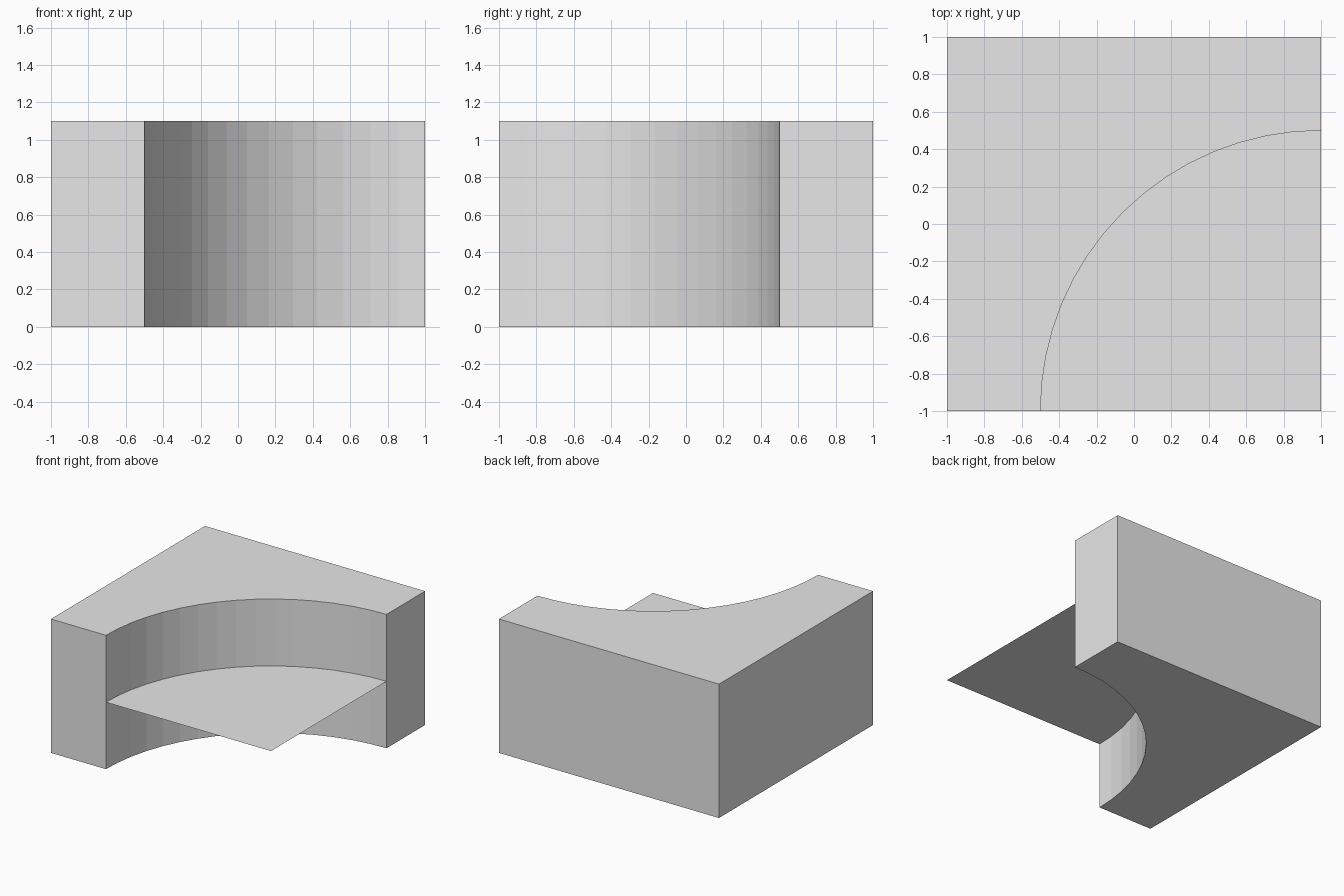
import bpy, bmesh, math

if "Cube" in bpy.data.objects:
    bpy.data.objects.remove(bpy.data.objects["Cube"])

HEIGHT = 1.1
RADIUS = 1.5
SEGMENTS = 16

grey = bpy.data.materials.new("light grey")
grey.diffuse_color = (0.8, 0.8, 0.8, 1.0)
grey.use_nodes = True
grey.node_tree.nodes["Principled BSDF"].inputs["Base Color"].default_value = grey.diffuse_color


def arc():
    """Quarter arc around the front right corner, from the front edge to the right edge."""
    steps = [math.pi / 2 * i / SEGMENTS for i in range(SEGMENTS + 1)]
    return [(1 - RADIUS * math.cos(t), -1 + RADIUS * math.sin(t)) for t in steps]


def flat_part(name, outline, z, height=0.0):
    """Flat face from an outline, extruded into a solid if a height is given."""
    bm = bmesh.new()
    face = bm.faces.new([bm.verts.new((x, y, z)) for x, y in outline])
    if height:
        result = bmesh.ops.extrude_face_region(bm, geom=[face], use_keep_orig=True)
        top = [v for v in result["geom"] if isinstance(v, bmesh.types.BMVert)]
        bmesh.ops.translate(bm, verts=top, vec=(0, 0, height))
        bmesh.ops.recalc_face_normals(bm, faces=bm.faces[:])
    else:
        face.normal_update()
        if face.normal.z < 0:
            face.normal_flip()
    mesh = bpy.data.meshes.new(name)
    bm.to_mesh(mesh)
    bm.free()
    mesh.materials.append(grey)
    obj = bpy.data.objects.new(name, mesh)
    bpy.context.collection.objects.link(obj)
    return obj


# Square block with a quarter round cut out of its front right corner
flat_part("corner_block", arc() + [(1, 1), (-1, 1), (-1, -1)], 0, HEIGHT)

# Paper-thin shelf filling the cut-out at half height
flat_part("shelf", arc() + [(1, -1)], HEIGHT / 2)
